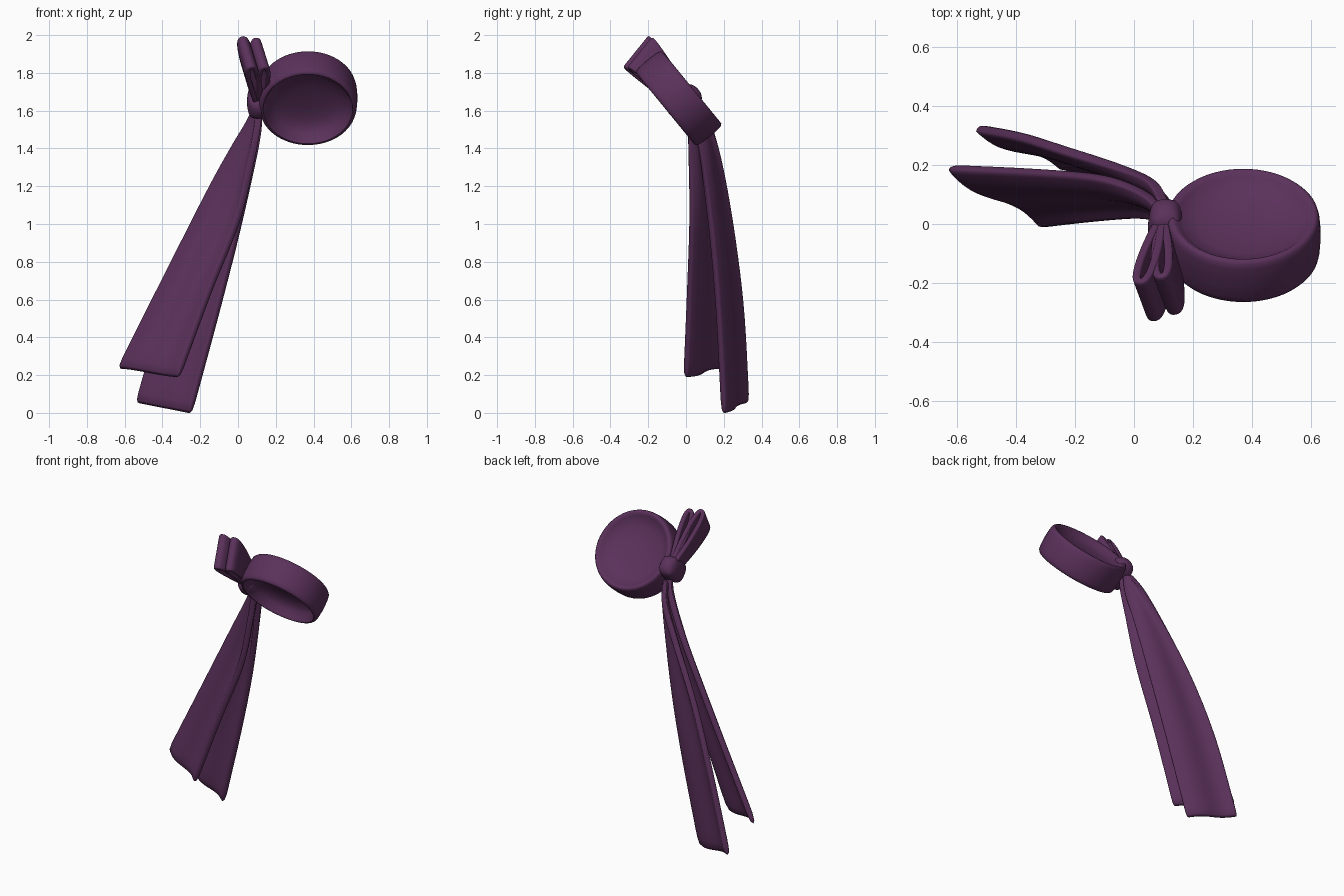
import bpy, bmesh, math
from mathutils import Vector, Matrix

if "Cube" in bpy.data.objects:
    bpy.data.objects.remove(bpy.data.objects["Cube"])

cloth = bpy.data.materials.new("plum cloth")
cloth.diffuse_color = (0.105, 0.031, 0.105, 1)
cloth.use_nodes = True
cloth.node_tree.nodes["Principled BSDF"].inputs["Base Color"].default_value = cloth.diffuse_color


def finish(name, bm, angle=60, thickness=0, subdiv=0):
    """Turn a bmesh into a smooth, optionally thickened object."""
    bmesh.ops.recalc_face_normals(bm, faces=bm.faces)
    me = bpy.data.meshes.new(name)
    bm.to_mesh(me)
    bm.free()
    me.materials.append(cloth)
    ob = bpy.data.objects.new(name, me)
    bpy.context.collection.objects.link(ob)
    if thickness:
        m = ob.modifiers.new("thickness", 'SOLIDIFY')
        m.thickness, m.offset = thickness, 0
    if subdiv:
        m = ob.modifiers.new("round", 'SUBSURF')
        m.levels = m.render_levels = subdiv
    bpy.ops.object.select_all(action='DESELECT')
    ob.select_set(True)
    bpy.context.view_layer.objects.active = ob
    bpy.ops.object.shade_smooth_by_angle(angle=math.radians(angle))
    return ob


def grid(rows, closed=False):
    """Skin rows of points with quads."""
    bm = bmesh.new()
    vs = [[bm.verts.new(p) for p in r] for r in rows]
    pairs = list(zip(vs, vs[1:])) + ([(vs[-1], vs[0])] if closed else [])
    for a, b in pairs:
        for i in range(len(a) - 1):
            bm.faces.new((a[i], a[i + 1], b[i + 1], b[i]))
    return bm


def smooth_path(pts, steps=5):
    """Catmull-Rom curve through the points."""
    p = [Vector(q) for q in pts]
    p = [2 * p[0] - p[1]] + p + [2 * p[-1] - p[-2]]
    out = []
    for i in range(1, len(p) - 2):
        a, b, c, d = p[i - 1:i + 3]
        for k in range(steps):
            t = k / steps
            out.append(0.5 * (2 * b + (c - a) * t + (2 * a - 5 * b + 4 * c - d) * t * t
                              + (3 * b - a - 3 * c + d) * t ** 3))
    return out + [p[-2]]


# Round headband: lathed rim, shallow dish above and deeper bowl below
rim = [(0.237, 0.087), (0.247, 0.086), (0.255, 0.077), (0.259, 0.06), (0.262, 0.02)]
dish = [(0, 0.027), (0.08, 0.029), (0.15, 0.038), (0.195, 0.053), (0.222, 0.074)]
bowl = [(0.226, -0.075), (0.214, -0.045), (0.19, -0.022), (0.15, -0.005), (0.08, 0.004), (0, 0.006)]
profile = dish + rim + [(r, -h * 1.08) for r, h in reversed(rim)] + bowl
N = 64
rows = [[(r * math.cos(2 * math.pi * i / N), r * math.sin(2 * math.pi * i / N), h)
         for r, h in profile] for i in range(N)]
bm = grid(rows, closed=True)
bmesh.ops.remove_doubles(bm, verts=bm.verts, dist=1e-5)
bmesh.ops.transform(bm, verts=bm.verts, matrix=Matrix.Translation((0.37, -0.036, 1.668))
                    @ Matrix.Rotation(math.radians(-50.7), 4, 'X'))
finish("headband", bm)

# Knot: rounded wrap standing across the side of the band
bm = bmesh.new()
bmesh.ops.create_cube(bm, size=1)
bmesh.ops.bevel(bm, geom=bm.edges[:], offset=0.24, segments=1, affect='EDGES')
bmesh.ops.transform(bm, verts=bm.verts, matrix=Matrix.Translation((0.108, -0.012, 1.648))
                    @ Matrix.Rotation(math.radians(40), 4, 'X')
                    @ Matrix.Diagonal((0.126, 0.21, 0.15, 1)))
finish("knot", bm, subdiv=3)


# Bow loops: puffy ribbons that widen away from the knot
def bow_loop(name, tip, half_width, bulge):
    base = Vector((0.105, -0.005, 1.645))
    u, v = Vector(tip) - base, Vector(half_width)
    side = u.cross(v).normalized()
    rows = []
    for i in range(36):
        f = 2 * math.pi * (i + 0.5) / 36
        s = (1 - math.cos(f)) / 2
        t = bulge * math.copysign(abs(math.sin(f)) ** 0.75, math.sin(f)) * math.sin(f / 2) / 0.8
        c = base + u * s + side * t
        rows.append([c + v * (0.52 + 0.48 * s) * k for k in (-1, -0.9, -0.4, 0.4, 0.9, 1)])
    finish(name, grid(rows, closed=True), thickness=0.028, subdiv=1)


bow_loop("bow_loop_left", (0.045, -0.257, 1.907), (-0.025, 0.067, 0.083), 0.026)
bow_loop("bow_loop_right", (0.117, -0.237, 1.902), (-0.025, 0.065, 0.08), 0.025)


# Hanging tails: rippled strips between two edge curves
def tail(name, left, right, ripple):
    L, R = smooth_path(left), smooth_path(right)
    rows = []
    for i, (a, b) in enumerate(zip(L, R)):
        j = min(i, len(L) - 2)
        n = (b - a).cross(L[j + 1] - L[j]).normalized()
        amp = ripple * min(1, 0.2 + 1.2 * i / (len(L) - 1))
        rows.append([a.lerp(b, t) - n * amp * math.sin(2 * math.pi * t)
                     for t in (0, 0.04, 0.15, 0.27, 0.4, 0.5, 0.6, 0.73, 0.85, 0.96, 1)])
    finish(name, grid(rows), thickness=0.036, subdiv=1)


tail("front_tail",
     [(0.09, 0.05, 1.6), (0.055, 0.092, 1.53), (-0.025, 0.135, 1.4),
      (-0.14, 0.165, 1.2), (-0.345, 0.182, 0.8), (-0.635, 0.195, 0.23)],
     [(0.11, 0.01, 1.6), (0.1, 0.01, 1.5), (0.07, 0.016, 1.33),
      (0.0, 0.022, 1.02), (-0.15, 0.01, 0.64), (-0.315, -0.008, 0.185)], 0.02)
tail("back_tail",
     [(0.1, 0.08, 1.6), (0.055, 0.15, 1.48), (-0.06, 0.198, 1.28),
      (-0.235, 0.252, 0.95), (-0.39, 0.3, 0.55), (-0.538, 0.328, 0.05)],
     [(0.11, 0.05, 1.6), (0.105, 0.055, 1.48), (0.07, 0.088, 1.28),
      (0.0, 0.13, 0.95), (-0.1, 0.165, 0.55), (-0.25, 0.195, -0.008)], 0.017)
